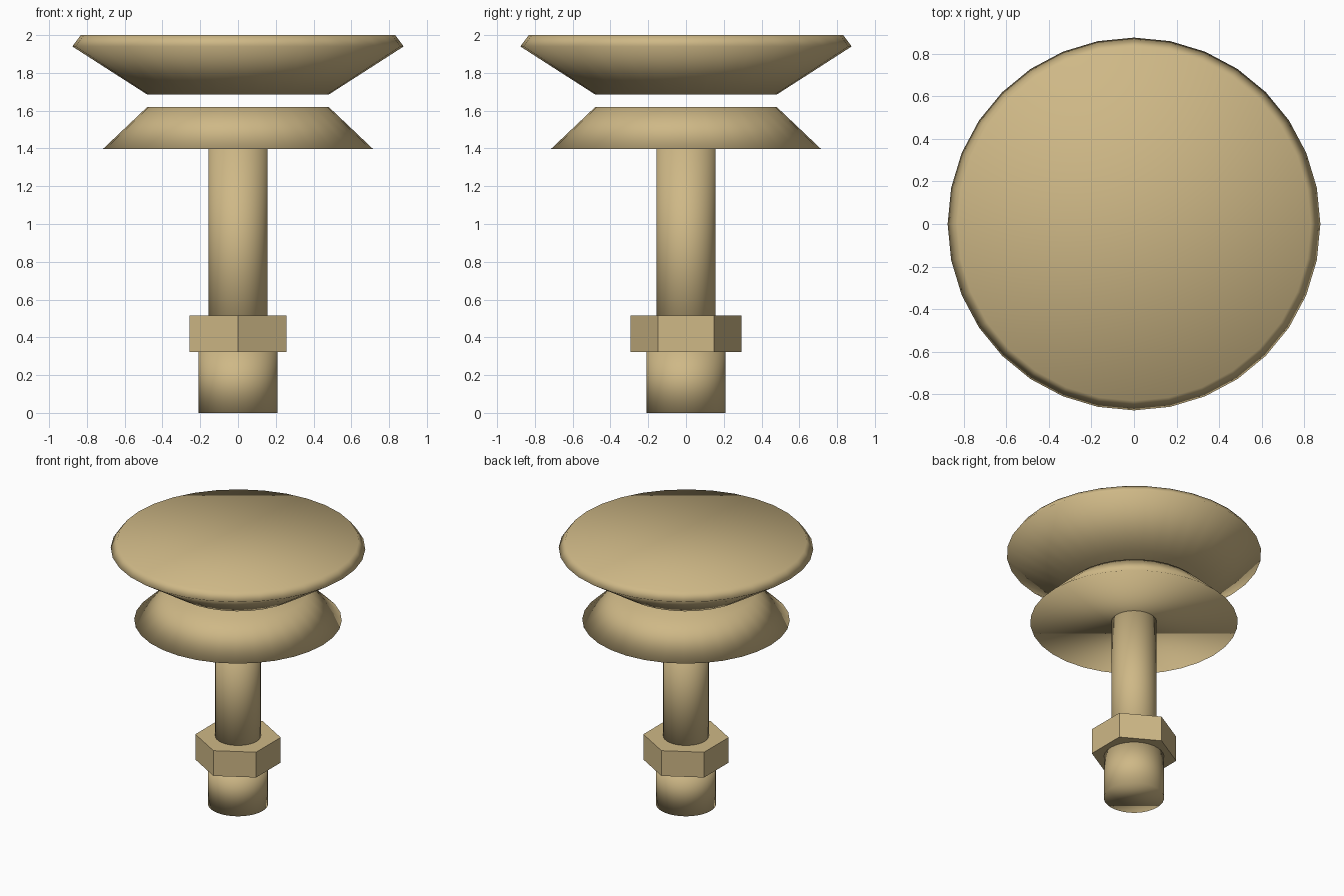
import bpy, bmesh
from math import sin, cos, tau

if "Cube" in bpy.data.objects:
    bpy.data.objects.remove(bpy.data.objects["Cube"])


def lathe(name, profile, sides=32, smooth=True):
    """Closed solid of revolution from (radius, z) rings with n-gon caps."""
    bm = bmesh.new()
    rings = [[bm.verts.new((r * sin(tau * i / sides), r * cos(tau * i / sides), z))
              for i in range(sides)] for r, z in profile]
    for a, b in zip(rings, rings[1:]):
        for i in range(sides):
            j = (i + 1) % sides
            bm.faces.new((a[i], a[j], b[j], b[i]))
    bm.faces.new(rings[0])
    bm.faces.new(rings[-1])
    bmesh.ops.recalc_face_normals(bm, faces=bm.faces)
    for f in bm.faces:
        f.smooth = smooth
    mesh = bpy.data.meshes.new(name)
    bm.to_mesh(mesh)
    bm.free()
    obj = bpy.data.objects.new(name, mesh)
    bpy.context.collection.objects.link(obj)
    mat = bpy.data.materials.get("brass") or bpy.data.materials.new("brass")
    mat.diffuse_color = (0.62, 0.48, 0.24, 1)
    mat.use_nodes = True
    mat.node_tree.nodes["Principled BSDF"].inputs["Base Color"].default_value = mat.diffuse_color
    mesh.materials.append(mat)
    return obj


# Flared head disc with bevelled rim
lathe("head_disc", [(0.48, 1.685), (0.877, 1.94), (0.832, 2.0)])

# Conical collar, separated from the head by a small gap
lathe("collar", [(0.715, 1.397), (0.48, 1.62)])

# Slim shank, running down through the nut
lathe("shank", [(0.157, 0.325), (0.157, 1.397)])

# Wider foot below the nut
lathe("foot", [(0.208, 0.0), (0.208, 0.325)])

# Hexagonal nut with flat faces, points along y
lathe("hex_nut", [(0.295, 0.323), (0.295, 0.515)], sides=6, smooth=False)
